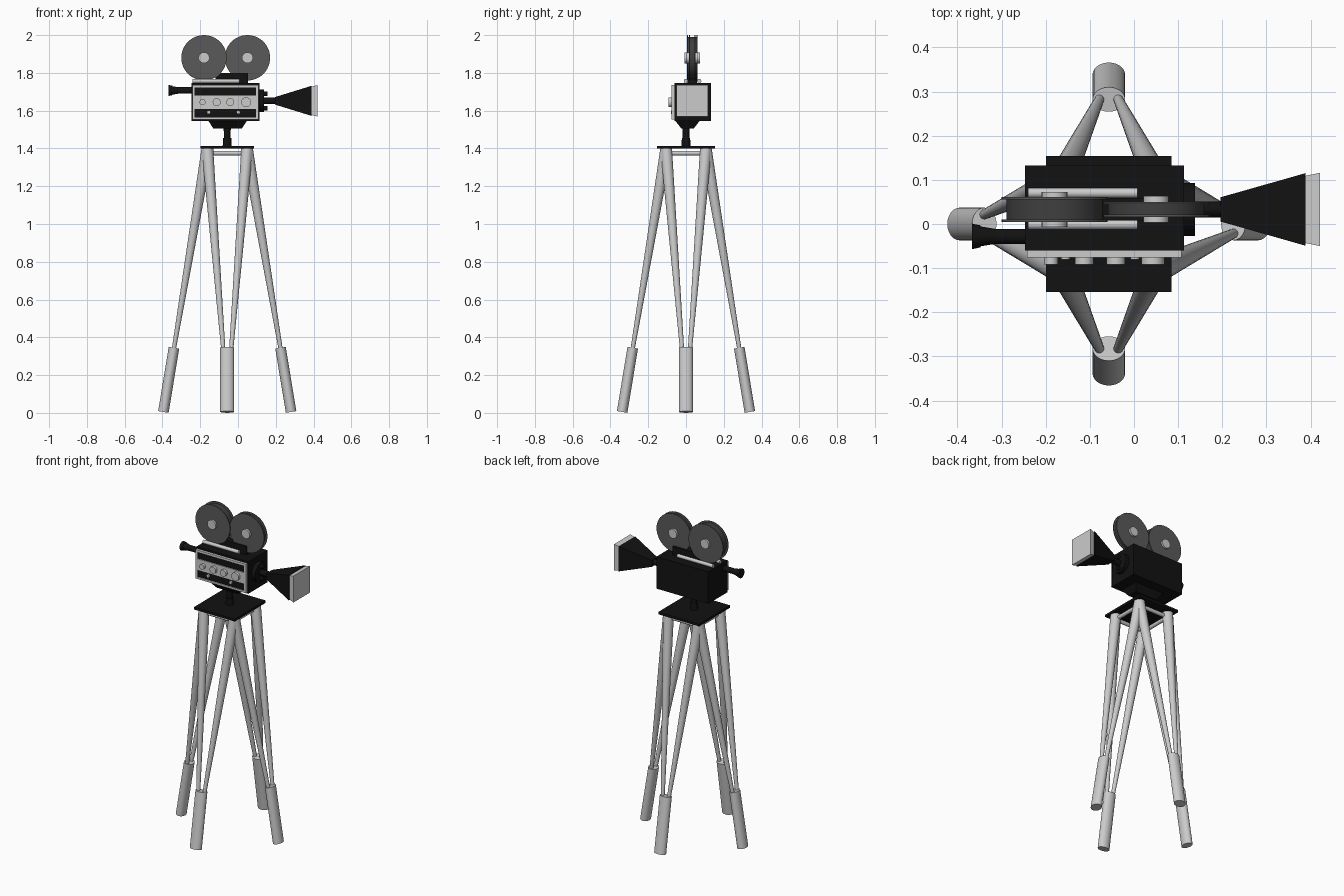
import bpy, bmesh, math
from mathutils import Vector, Matrix

if "Cube" in bpy.data.objects:
    bpy.data.objects.remove(bpy.data.objects["Cube"])

CX = -0.057          # tripod axis in x
LY = 0.033           # lens and reel plane in y


def material(name, v):
    m = bpy.data.materials.new(name)
    m.diffuse_color = (v, v, v, 1)
    m.use_nodes = True
    m.node_tree.nodes["Principled BSDF"].inputs["Base Color"].default_value = m.diffuse_color
    return m


BLACK = material("black_paint", 0.006)
DARK = material("dark_reel", 0.1)
FILM = material("film", 0.05)


def finish(name, bm, mat=None, smooth=False):
    bmesh.ops.recalc_face_normals(bm, faces=bm.faces)
    me = bpy.data.meshes.new(name)
    bm.to_mesh(me)
    bm.free()
    ob = bpy.data.objects.new(name, me)
    bpy.context.collection.objects.link(ob)
    if mat:
        me.materials.append(mat)
    if smooth:
        bpy.ops.object.select_all(action='DESELECT')
        ob.select_set(True)
        bpy.context.view_layer.objects.active = ob
        bpy.ops.object.shade_smooth_by_angle(angle=math.radians(40))
    return ob


def add_tube(bm, p0, p1, r0, r1, flat=1.0, seg=24):
    """Round bar from p0 to p1; flat squashes the section across local x."""
    p0, p1 = Vector(p0), Vector(p1)
    z = (p1 - p0).normalized()
    ref = Vector((1, 0, 0)) if abs(z.x) < 0.9 else Vector((0, 1, 0))
    y = z.cross(ref).normalized()
    x = y.cross(z)
    rot = Matrix((x, y, z)).transposed().to_4x4()
    m = Matrix.Translation((p0 + p1) / 2) @ rot @ Matrix.Diagonal((1, flat, 1, 1))
    bmesh.ops.create_cone(bm, cap_ends=True, segments=seg, radius1=r0, radius2=r1,
                          depth=(p1 - p0).length, matrix=m)


def tube(name, p0, p1, r0, r1=None, mat=None, flat=1.0, seg=24):
    bm = bmesh.new()
    add_tube(bm, p0, p1, r0, r0 if r1 is None else r1, flat, seg)
    return finish(name, bm, mat, True)


def box(name, lo, hi, mat=None):
    bm = bmesh.new()
    bmesh.ops.create_cube(bm, size=1)
    lo, hi = Vector(lo), Vector(hi)
    for v in bm.verts:
        v.co = (lo + hi) / 2 + v.co * (hi - lo)
    return finish(name, bm, mat)


def taper(name, axis, c0, s0, c1, s1, mat=None):
    """Box whose two ends on the axis have their own centre and size."""
    bm = bmesh.new()
    bmesh.ops.create_cube(bm, size=1)
    for v in bm.verts:
        c, s = (c0, s0) if v.co[axis] < 0 else (c1, s1)
        co = v.co.copy()
        co[axis] = 0
        v.co = Vector(c) + co * Vector(s)
    return finish(name, bm, mat)


# Tripod: one leg with two tapered rods, repeated around the axis
for i, side in enumerate(("front", "right", "back", "left")):
    turn = Matrix.Translation((CX, 0, 0)) @ Matrix.Rotation(i * math.pi / 2, 4, 'Z')
    tube(side + "_foot", turn @ Vector((0, -0.338, 0.005)),
         turn @ Vector((0, -0.282, 0.345)), 0.037, flat=1).matrix_world
    foot = bpy.data.objects[side + "_foot"]
    bpy.data.objects.remove(foot)
    bm = bmesh.new()
    add_tube(bm, (0, -0.338, 0.005), (0, -0.282, 0.345), 0.037, 0.037, flat=0.76)
    bm.transform(turn)
    finish(side + "_foot", bm, smooth=True)
    bm = bmesh.new()
    for s in (-1, 1):
        add_tube(bm, (s * 0.021, -0.283, 0.335), (s * 0.105, -0.105, 1.398), 0.011, 0.031)
    bm.transform(turn)
    finish(side + "_leg_rods", bm, smooth=True)
    bm = bmesh.new()
    add_tube(bm, (-0.105, -0.105, 1.375), (0.105, -0.105, 1.375), 0.012, 0.012)
    bm.transform(turn)
    finish(side + "_cross_bar", bm, smooth=True)

# Tripod plate and pan head
box("tripod_plate", (CX - 0.142, -0.154, 1.399), (CX + 0.142, 0.154, 1.414), BLACK)
tube("head_base", (CX, 0, 1.412), (CX, 0, 1.455), 0.024, 0.022, BLACK)
tube("head_post", (CX, 0, 1.45), (CX, 0, 1.51), 0.017, 0.019, BLACK)
taper("head_mount", 2, (CX + 0.002, 0.008, 1.505), (0.15, 0.065, 0),
      (CX + 0.002, 0.008, 1.547), (0.205, 0.13, 0), BLACK)

# Camera body
box("body", (-0.247, -0.06, 1.545), (0.113, 0.132, 1.746), BLACK)

# Side panel: thin frame with a control band across it
X0, X1, Z0, Z1, B = -0.242, 0.108, 1.553, 1.735, 0.012
for name, a, b in (("panel_top", (X0, Z1 - B), (X1, Z1)),
                   ("panel_bottom", (X0, Z0), (X1, Z0 + B)),
                   ("panel_left", (X0, Z0 + B), (X0 + B, Z1 - B)),
                   ("panel_right", (X1 - B, Z0 + B), (X1, Z1 - B)),
                   ("control_band", (X0 + B, 1.61), (X1 - B, 1.68))):
    box(name, (a[0], -0.076, a[1]), (b[0], -0.058, b[1]))
box("panel_backing", (X0 + B, -0.07, Z0 + B), (X1 - B, -0.058, Z1 - B), BLACK)
for i, (x, r) in enumerate(((-0.188, 0.016), (-0.113, 0.021), (-0.041, 0.021), (0.043, 0.026))):
    tube(f"dial_{i + 1}", (x, -0.074, 1.645), (x, -0.092, 1.645), r)
for i, x in enumerate((-0.155, 0.002)):
    tube(f"button_{i + 1}", (x, -0.065, 1.592), (x, -0.08, 1.592), 0.01)

# Viewfinder
tube("viewfinder_tube", (-0.33, -0.028, 1.707), (-0.24, -0.028, 1.707), 0.017, mat=BLACK)
tube("viewfinder_cone", (-0.35, -0.028, 1.707), (-0.315, -0.028, 1.707), 0.023, 0.017, BLACK)
tube("viewfinder_eyepiece", (-0.367, -0.028, 1.707), (-0.348, -0.028, 1.707), 0.029, 0.025, BLACK)

# Lens turret, lens and flared square hood
LZ = 1.652
tube("lens_turret", (0.11, LY, LZ), (0.138, LY, LZ), 0.06, mat=BLACK)
tube("lens_tube", (0.13, LY, LZ), (0.205, LY, LZ), 0.018, mat=BLACK)
for i, s in enumerate((-1, 1)):
    tube(f"turret_stub_{i + 1}", (0.13, LY, LZ + s * 0.038), (0.155, LY, LZ + s * 0.038),
         0.012, mat=BLACK)
taper("lens_hood", 0, (0.196, LY, LZ), (0, 0.055, 0.04), (0.388, LY, LZ), (0, 0.164, 0.158), BLACK)
taper("hood_front", 0, (0.388, LY, LZ), (0, 0.152, 0.15), (0.421, LY, LZ), (0, 0.166, 0.166))

# Reel mount and its two rails
box("reel_mount", (-0.12, 0.008, 1.744), (0.052, 0.058, 1.80), BLACK)
for name, y in (("front_rail", -0.001), ("back_rail", 0.07)):
    tube(name, (-0.24, y, 1.757), (0.008, y, 1.757), 0.011)

# Film reels: two flanges, film between, light hub
for name, x, half, hub in (("rear_reel", -0.18, 0.028, 0.04), ("front_reel", 0.05, 0.017, 0.03)):
    for s, end in ((-1, "near"), (1, "far")):
        tube(f"{name}_{end}_flange", (x, LY + s * (half - 0.005), 1.88),
             (x, LY + s * half, 1.88), 0.12, mat=DARK, seg=48)
    tube(name + "_film", (x, LY - half + 0.004, 1.88), (x, LY + half - 0.004, 1.88),
         0.109, mat=FILM, seg=48)
    tube(name + "_hub", (x, LY - hub, 1.88), (x, LY + hub, 1.88), 0.029)
